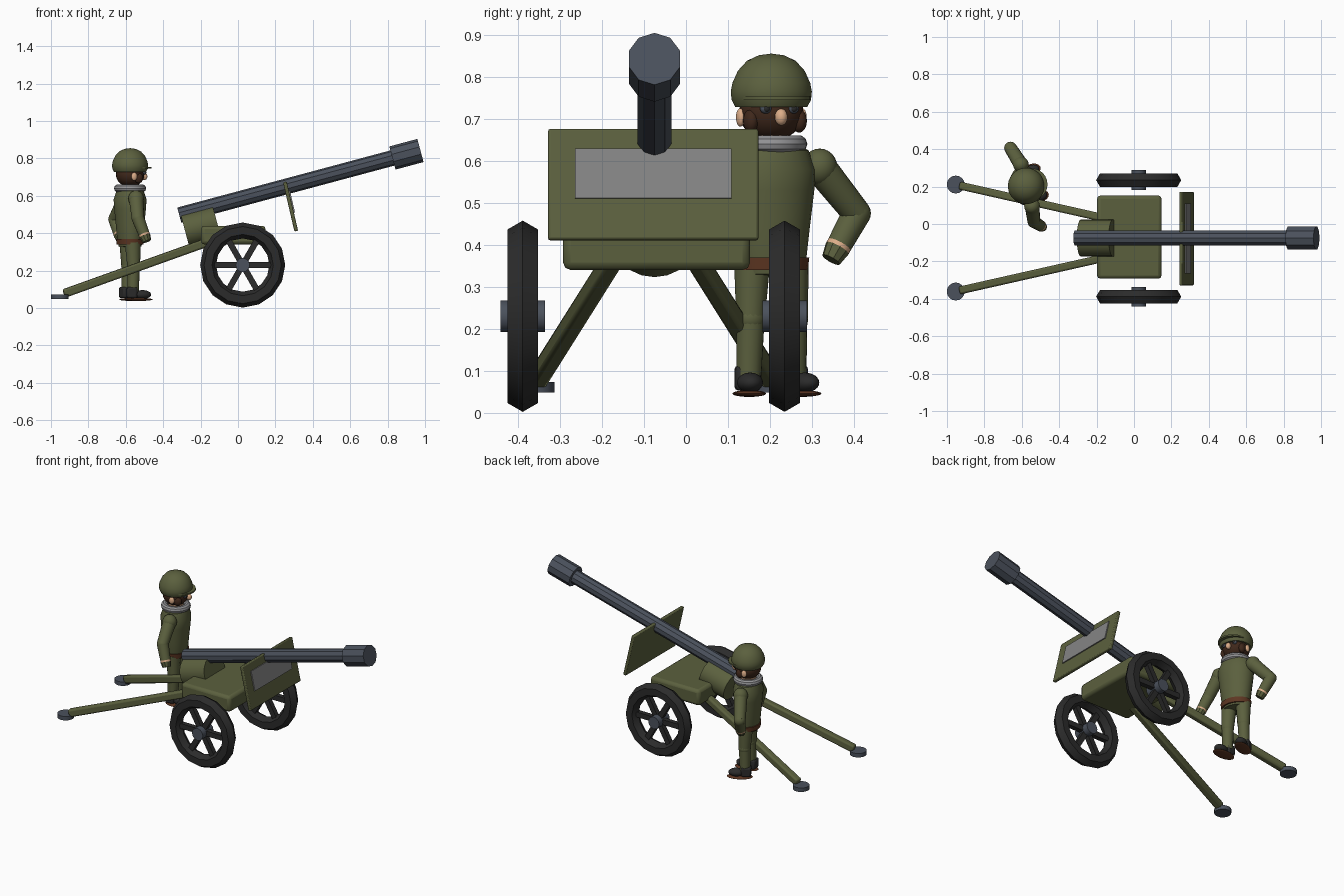
import bpy, bmesh, math
from mathutils import Vector, Matrix

if "Cube" in bpy.data.objects:
    bpy.data.objects.remove(bpy.data.objects["Cube"], do_unlink=True)


def material(name, r, g, b):
    m = bpy.data.materials.new(name)
    m.use_nodes = True
    m.diffuse_color = (r, g, b, 1)
    m.node_tree.nodes["Principled BSDF"].inputs["Base Color"].default_value = (r, g, b, 1)
    return m


OLIVE = material("olive green", 0.105, 0.117, 0.048)
METAL = material("gun metal", 0.07, 0.083, 0.108)
RUBBER = material("wheel black", 0.024, 0.024, 0.024)
PANEL = material("panel grey", 0.23, 0.23, 0.23)
SCARF = material("scarf grey", 0.29, 0.29, 0.30)
HAIR = material("dark brown", 0.05, 0.021, 0.011)
LEATHER = material("leather brown", 0.11, 0.037, 0.016)
SKIN = material("skin", 0.72, 0.42, 0.25)


def finish(name, bm, mat, matrix=Matrix(), bevel=0):
    bm.transform(matrix)
    bmesh.ops.recalc_face_normals(bm, faces=bm.faces)
    mesh = bpy.data.meshes.new(name)
    bm.to_mesh(mesh)
    bm.free()
    mesh.materials.append(mat)
    ob = bpy.data.objects.new(name, mesh)
    bpy.context.collection.objects.link(ob)
    if bevel:
        mod = ob.modifiers.new("bevel", "BEVEL")
        mod.width, mod.segments = bevel, 2
    bpy.ops.object.select_all(action="DESELECT")
    ob.select_set(True)
    bpy.context.view_layer.objects.active = ob
    bpy.ops.object.shade_smooth_by_angle(angle=math.radians(34))
    return ob


def box(name, center, size, mat, matrix=Matrix(), bevel=0):
    bm = bmesh.new()
    bmesh.ops.create_cube(bm, size=1)
    return finish(name, bm, mat, matrix @ Matrix.Translation(center) @ Matrix.Diagonal((*size, 1)), 0) \
        if not bevel else finish_box(name, bm, center, size, mat, matrix, bevel)


def finish_box(name, bm, center, size, mat, matrix, bevel):
    bm.transform(Matrix.Diagonal((*size, 1)))
    return finish(name, bm, mat, matrix @ Matrix.Translation(center), bevel)


def tube(name, a, b, r1, mat, r2=None, sides=12, flat=1):
    a, b = Vector(a), Vector(b)
    bm = bmesh.new()
    bmesh.ops.create_cone(bm, cap_ends=True, segments=sides, radius1=r1,
                          radius2=r1 if r2 is None else r2, depth=(b - a).length)
    turn = (b - a).to_track_quat("Z", "Y").to_matrix().to_4x4()
    return finish(name, bm, mat, Matrix.Translation((a + b) / 2) @ turn @ Matrix.Diagonal((1, flat, 1, 1)))


def ball(name, center, radii, mat, matrix=Matrix()):
    bm = bmesh.new()
    bmesh.ops.create_uvsphere(bm, u_segments=20, v_segments=12, radius=1)
    return finish(name, bm, mat, matrix @ Matrix.Translation(center) @ Matrix.Diagonal((*radii, 1)))


def lathe(name, profile, mat, matrix, steps=24, closed=False):
    bm = bmesh.new()
    vs = [bm.verts.new((r, 0, z)) for r, z in profile]
    es = [bm.edges.new(p) for p in zip(vs, vs[1:])]
    if closed:
        es.append(bm.edges.new((vs[-1], vs[0])))
    bmesh.ops.spin(bm, geom=vs + es, axis=(0, 0, 1), cent=(0, 0, 0), angle=math.tau, steps=steps)
    bmesh.ops.remove_doubles(bm, verts=bm.verts, dist=0.0002)
    return finish(name, bm, mat, matrix)


def ring(name, major, minor, sides, steps, mat, matrix):
    pts = [(major + minor * math.cos(math.tau * i / sides), minor * math.sin(math.tau * i / sides))
           for i in range(sides)]
    return lathe(name, pts, mat, matrix, steps, True)


# Gun barrel, muzzle and breech
MID = -0.075
tilt = math.radians(15)
along = Vector((math.cos(tilt), 0, math.sin(tilt)))
breech_end = Vector((-0.314, MID, 0.497))
tube("barrel", breech_end, breech_end + along * 1.25, 0.042, METAL, sides=10)
tube("muzzle", breech_end + along * 1.18, breech_end + along * 1.335, 0.064, METAL, sides=10)
house = Vector((-0.283, MID, 0.412))
tube("breech_housing", house, house + along * 0.177, 0.1, OLIVE, sides=20, flat=0.92)

# Carriage and shield
box("carriage", (-0.025, MID + 0.005, 0.39), (0.345, 0.445, 0.1), OLIVE, bevel=0.018)
lean = Matrix.Translation((0.281, MID - 0.003, 0.543)) @ Matrix.Rotation(math.radians(-13), 4, "Y")
box("shield", (0, 0, 0), (0.02, 0.5, 0.27), OLIVE, lean, 0.005)
box("shield_panel", (0.0115, 0, 0.024), (0.009, 0.373, 0.121), PANEL, lean)

# Wheels with spokes and hubs, trails with feet, mirrored about the gun line
for side, sgn in (("right", -1), ("left", 1)):
    y = MID - 0.002 + sgn * 0.3115
    hub = Vector((0.025, y, 0.23))
    ring("wheel_rim_" + side, 0.185, 0.0425, 6, 16, RUBBER,
         Matrix.Translation(hub) @ Matrix.Rotation(math.pi / 2, 4, "X"))
    tube("hub_" + side, hub - Vector((0, 0.053, 0)), hub + Vector((0, 0.053, 0)), 0.038, METAL)
    for i in range(6):
        spin = Matrix.Translation(hub) @ Matrix.Rotation(math.pi / 3 * i, 4, "Y")
        box(f"spoke_{side}_{i}", (0.09, 0, 0), (0.14, 0.03, 0.032), RUBBER, spin)

    start = Vector((-0.93, MID + sgn * 0.28, 0.078))
    end = Vector((-0.1, MID + sgn * 0.093, 0.375))
    aim = (end - start).to_track_quat("X", "Z").to_matrix().to_4x4()
    box("trail_" + side, (0, 0, 0), ((end - start).length, 0.042, 0.046), OLIVE,
        Matrix.Translation((start + end) / 2) @ aim, 0.01)
    foot = Vector((-0.953, MID + sgn * 0.286, 0.048))
    tube("trail_foot_" + side, foot, foot + Vector((0, 0, 0.025)), 0.048, METAL, sides=16)

# Crewman, turned a little to his left
BODY = Matrix.Translation((-0.577, 0.203, 0)) @ Matrix.Rotation(math.radians(17), 4, "Z")
SLIM = BODY @ Matrix.Diagonal((0.8, 1, 1, 1))


def at(x, y, z):
    return BODY @ Vector((x, y, z))


lathe("tunic", [(0, 0.325), (0.075, 0.33), (0.085, 0.37), (0.093, 0.44), (0.104, 0.53),
                (0.108, 0.58), (0.09, 0.625), (0.05, 0.645), (0, 0.645)], OLIVE, SLIM)
lathe("belt", [(0, 0.34), (0.088, 0.34), (0.092, 0.37), (0, 0.37)], LEATHER, SLIM)
ring("scarf", 0.065, 0.021, 10, 24, SCARF, BODY @ Matrix.Translation((0, 0, 0.64)))
tube("neck", at(0, 0, 0.63), at(0, 0, 0.69), 0.045, SKIN)

# Head and helmet
ball("head", (0, 0, 0.715), (0.076, 0.077, 0.068), HAIR, BODY)
ball("nose", (0.08, 0, 0.704), (0.016, 0.015, 0.02), SKIN, BODY)
for sgn in (-1, 1):
    ball("eye", (0.066, sgn * 0.034, 0.724), (0.012, 0.014, 0.012), METAL, BODY)
    ball("pupil", (0.074, sgn * 0.034, 0.724), (0.006, 0.008, 0.008), RUBBER, BODY)
    ball("ear", (0, sgn * 0.077, 0.703), (0.016, 0.01, 0.022), SKIN, BODY)
    ball("sideburn", (0.03, sgn * 0.06, 0.695), (0.024, 0.018, 0.028), HAIR, BODY)
lathe("helmet", [(0, 0.855), (0.03, 0.851), (0.058, 0.838), (0.08, 0.814), (0.093, 0.785),
                 (0.097, 0.765), (0.095, 0.745), (0.086, 0.728), (0, 0.728)], OLIVE, BODY, 32)
tube("visor", at(0.03, 0, 0.745), at(0.03, 0, 0.754), 0.086, OLIVE, sides=24)

# Legs and boots
for side, sgn in (("right", -1), ("left", 1)):
    hip, knee, ankle = at(0, sgn * 0.048, 0.35), at(0.004, sgn * 0.053, 0.225), at(0, sgn * 0.056, 0.085)
    tube("thigh_" + side, hip, knee, 0.043, OLIVE, 0.035, sides=16)
    ball("knee_" + side, knee, (0.036, 0.036, 0.036), OLIVE)
    tube("shin_" + side, knee, ankle, 0.034, OLIVE, 0.03, sides=16)
    step = BODY @ Matrix.Translation((0, sgn * 0.058, 0)) @ Matrix.Rotation(sgn * 0.2, 4, "Z")
    box("boot_heel_" + side, (-0.008, 0, 0.083), (0.056, 0.06, 0.06), RUBBER, step, 0.01)
    ball("boot_toe_" + side, (0.05, 0, 0.072), (0.046, 0.031, 0.024), RUBBER, step)
    ball("boot_sole_" + side, (0.03, 0, 0.046), (0.075, 0.04, 0.008), LEATHER, step)

# Arms: shoulder, elbow and wrist joints
ARMS = {"right": ((-0.545, 0.095, 0.585), (-0.535, 0.012, 0.48), (-0.502, -0.008, 0.395)),
        "left": ((-0.605, 0.318, 0.585), (-0.66, 0.406, 0.475), (-0.638, 0.365, 0.4))}
for side, joints in ARMS.items():
    shoulder, elbow, wrist = map(Vector, joints)
    reach = (wrist - elbow).normalized()
    ball("shoulder_" + side, shoulder, (0.042, 0.042, 0.044), OLIVE)
    tube("upper_arm_" + side, shoulder, elbow, 0.039, OLIVE, 0.034, sides=16)
    ball("elbow_" + side, elbow, (0.034, 0.034, 0.034), OLIVE)
    tube("forearm_" + side, elbow, wrist, 0.034, OLIVE, 0.03, sides=16)
    tube("wrist_" + side, wrist, wrist + reach * 0.01, 0.03, SKIN, sides=16)
    tube("glove_" + side, wrist + reach * 0.01, wrist + reach * 0.042, 0.031, OLIVE, 0.024, sides=10)
